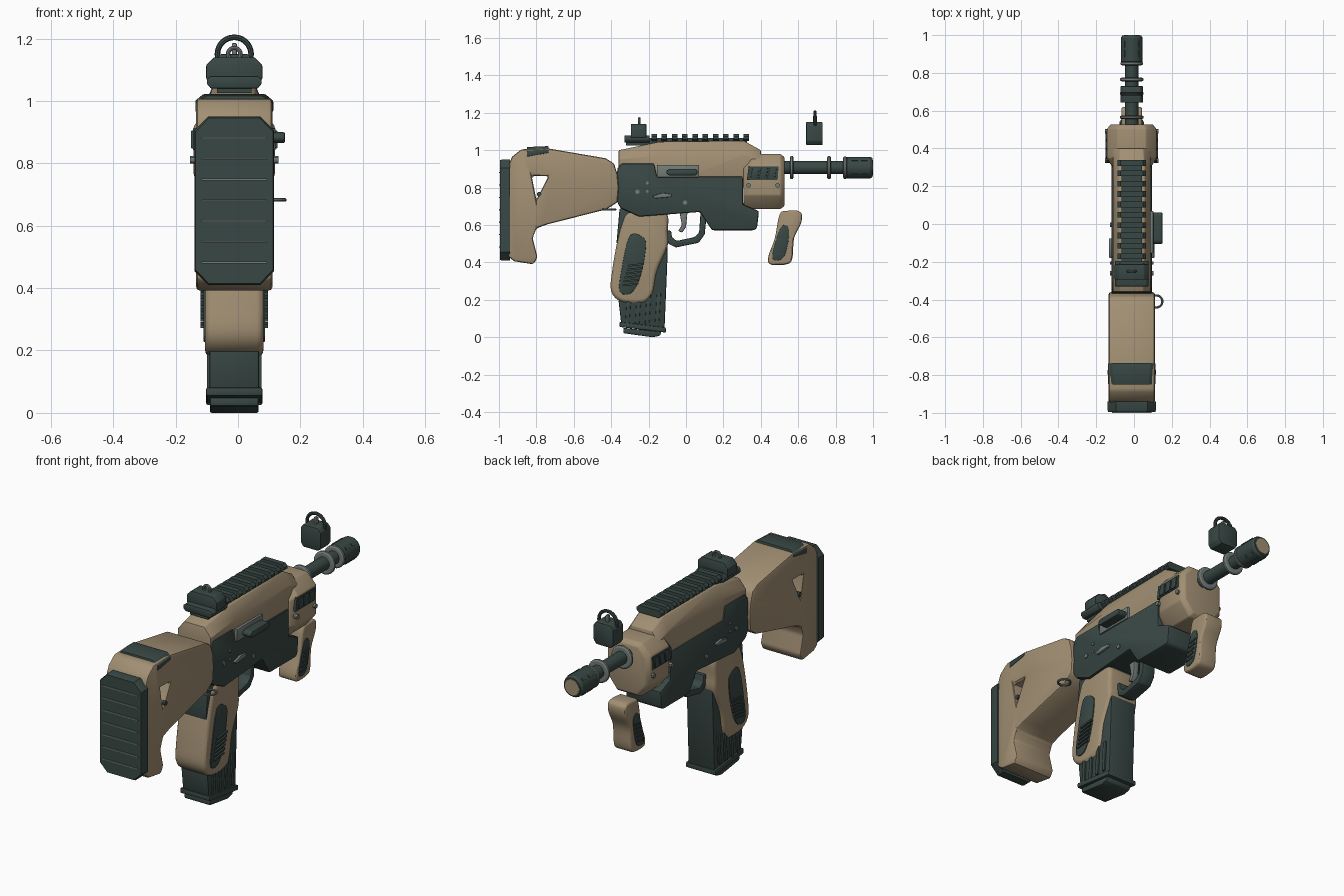
import bpy, bmesh, math
from mathutils import Vector, Matrix

if "Cube" in bpy.data.objects:
    bpy.data.objects.remove(bpy.data.objects["Cube"])

CX = -0.012      # mid-plane of the weapon
BZ = 0.907       # barrel height


def material(name, rgb):
    m = bpy.data.materials.new(name)
    m.diffuse_color = (*rgb, 1)
    m.use_nodes = True
    m.node_tree.nodes["Principled BSDF"].inputs["Base Color"].default_value = m.diffuse_color
    return m


TAN = material("tan_polymer", (0.36, 0.275, 0.172))
DARK = material("dark_green_metal", (0.040, 0.064, 0.058))
GREY = material("worn_grey_metal", (0.17, 0.20, 0.185))


def finish(name, bm, mat, bevel=0, segs=2):
    bmesh.ops.recalc_face_normals(bm, faces=bm.faces)
    me = bpy.data.meshes.new(name)
    bm.to_mesh(me)
    bm.free()
    me.materials.append(mat)
    ob = bpy.data.objects.new(name, me)
    bpy.context.collection.objects.link(ob)
    if bevel:
        b = ob.modifiers.new("bevel", 'BEVEL')
        b.width, b.segments, b.limit_method = bevel, segs, 'ANGLE'
        b.angle_limit = math.radians(32)
    return ob


def loft(name, rings, mat, bevel=0, segs=2):
    """Skin a list of equal-length closed rings and cap both ends."""
    bm = bmesh.new()
    vs = [[bm.verts.new(p) for p in r] for r in rings]
    n = len(vs[0])
    for a, b in zip(vs, vs[1:]):
        for i in range(n):
            j = (i + 1) % n
            bm.faces.new((a[i], a[j], b[j], b[i]))
    bm.faces.new(vs[0])
    bm.faces.new(vs[-1])
    return finish(name, bm, mat, bevel, segs)


def prism(name, pts, x0, x1, mat, bevel=0, segs=2):
    """Side profile (y, z) extruded across x, relative to the mid-plane."""
    return loft(name, [[(CX + x, y, z) for y, z in pts] for x in (x0, x1)], mat, bevel, segs)


def slab(name, pts, hw, mat, bevel=0, segs=2):
    return prism(name, pts, -hw, hw, mat, bevel, segs)


def sides(name, pts, w, t, mat, bevel=0):
    """Matching plates on both flanks."""
    for s, tag in ((-1, "left"), (1, "right")):
        prism(name + "_" + tag, pts, s * (w - 0.012), s * (w + t), mat, bevel)


def section(half):
    """Mirror a half cross-section (x, z) listed from top to bottom."""
    return half + [(-x, z) for x, z in reversed(half)]


def along_y(name, stations, mat, bevel=0):
    return loft(name, [[(CX + x, y, z) for x, z in section(h)] for y, h in stations], mat, bevel)


def lathe(name, prof, mat, n=28):
    """Turned part on the barrel axis, profile of (y, radius)."""
    return loft(name, [[(CX + r * math.cos(2 * math.pi * i / n), y, BZ + r * math.sin(2 * math.pi * i / n))
                        for i in range(n)] for y, r in prof], mat)


def rect(y0, y1, z0, z1):
    return [(y0, z0), (y1, z0), (y1, z1), (y0, z1)]


def disc(y, z, r, n=12):
    return [(y + r * math.cos(2 * math.pi * i / n), z + r * math.sin(2 * math.pi * i / n)) for i in range(n)]


def smooth(pts, n=4):
    """Closed Catmull-Rom curve through the points."""
    v, out = [Vector(p) for p in pts], []
    k = len(v)
    for i in range(k):
        a, b, c, d = v[i - 1], v[i], v[(i + 1) % k], v[(i + 2) % k]
        for s in range(n):
            t = s / n
            out.append(tuple(0.5 * (2 * b + (c - a) * t + (2 * a - 5 * b + 4 * c - d) * t * t
                                    + (3 * b - a - 3 * c + d) * t ** 3)))
    return out


def torus(name, loc, R, r, rot, mat):
    bpy.ops.mesh.primitive_torus_add(location=loc, rotation=rot, major_radius=R, minor_radius=r,
                                     major_segments=28, minor_segments=8)
    bpy.context.object.name = name
    bpy.context.object.data.materials.append(mat)


# stock with triangular through-hole
stock = slab("stock", [(-.945, .93), (-.93, .965), (-.88, 1.005), (-.74, 1.01), (-.43, .957), (-.385, .93),
                       (-.366, .87), (-.36, .80), (-.366, .722), (-.425, .684), (-.74, .604), (-.80, .582),
                       (-.82, .53), (-.794, .428), (-.815, .39), (-.917, .406), (-.95, .43)], .122, TAN)
cutter = slab("hole_cutter", [(-.825, .861), (-.735, .861), (-.80, .735)], .3, TAN)
cutter.hide_render = True
cut = stock.modifiers.new("hole", 'BOOLEAN')
cut.operation, cut.object, cut.solver = 'DIFFERENCE', cutter, 'EXACT'
bev = stock.modifiers.new("bevel", 'BEVEL')
bev.width, bev.segments, bev.limit_method, bev.angle_limit = .012, 2, 'ANGLE', math.radians(32)
sides("stock_screw", disc(-.785, .765, .012), .122, .006, DARK)

# cheek pad and butt plate
along_y("cheek_pad", [(-.85, [(.09, 1.017), (.125, .995), (.125, .965)]),
                      (-.735, [(.10, 1.022), (.125, 1.0), (.125, .985)])], DARK, .004)
butt = [(.083, .95), (.128, .905), (.128, .455), (.083, .41)]
along_y("butt_plate", [(-.995, [(x * .97, .68 + (z - .68) * .985) for x, z in butt]), (-.985, butt),
                       (-.94, butt)], DARK)
for i in range(7):
    z = .482 + i * .0665
    slab("butt_rib_%d" % i, rect(-1, -.99, z - .003, z + .003), .105, GREY)

# upper and lower receiver
along_y("upper_receiver", [(y, [(w, t), (.1, s), (.1, .80)]) for y, w, t, s in
                           [(-.36, .06, 1.0, .95), (-.14, .068, 1.045, .975), (.31, .068, 1.05, .975),
                            (.40, .06, 1.0, .95)]], TAN, .005)
slab("lower_receiver", [(-.365, .905), (-.345, .93), (-.17, .93), (-.155, .86), (.305, .86), (.305, .71),
                        (.39, .675), (.38, .585), (.365, .572), (.14, .572), (.11, .615), (.075, .67),
                        (-.25, .645), (-.35, .69), (-.372, .73), (-.372, .86)], .108, DARK, .01)
for i, (y, z, r) in enumerate([(-.26, .778, .012), (-.207, .825, .008), (-.207, .78, .008), (-.005, .72, .012)]):
    sides("receiver_pin_%d" % i, disc(y, z, r), .108, .006, GREY)
sides("selector_lever", [(-.18, .755), (-.165, .742), (-.08, .75), (-.075, .765), (-.125, .772)], .108, .012, GREY, .003)

# ejection port and charging handle
prism("ejection_port", rect(-.155, .07, .855, .922), .09, .114, GREY, .004)
prism("charging_handle", [(-.105, .875), (-.09, .865), (.05, .865), (.062, .875), (.062, .89), (.05, .9),
                          (-.09, .9), (-.105, .89)], .10, .163, DARK, .006)

# top rail
slab("rail_base", rect(-.32, .325, 1.025, 1.066), .055, DARK)
for i in range(12):
    y = -.295 + i * .0548
    along_y("rail_tooth_%d" % i, [(yy, [(.06, 1.087), (.075, 1.072), (.075, 1.06), (.06, 1.048)])
                                  for yy in (y, y + .03)], DARK)

# rear sight
along_y("rear_sight_base", [(y, [(.075, 1.08), (.088, 1.07), (.088, 1.055), (.075, 1.04)])
                            for y in (-.33, -.195)], DARK, .003)
along_y("rear_sight_block", [(y, [(.065, 1.14), (.09, 1.115), (.09, 1.07), (.065, 1.05)])
                             for y in (-.295, -.212)], DARK, .004)
torus("rear_aperture", (CX, -.25, 1.15), .02, .007, (math.pi / 2, 0, 0), GREY)

# front sight with hoop
along_y("front_sight_block", [(y, [(.045, 1.15), (.06, 1.13), (.06, 1.05), (.045, 1.028)])
                              for y in (.642, .73)], DARK, .004)
torus("front_sight_hoop", (CX, .69, 1.15), .054, .009, (math.pi / 2, 0, 0), DARK)
slab("front_sight_post", rect(.68, .70, 1.14, 1.185), .008, GREY, .003)

# handguard with vents and screws
guard = [(.075, .98), (.13, .92), (.13, .76), (.07, .685)]
along_y("handguard", [(.308, [(.07, .925), (.108, .90), (.108, .76), (.07, .70)]), (.35, guard), (.505, guard),
                      (.527, [(x * .86, .835 + (z - .835) * .88) for x, z in guard])], TAN, .006)
for i in range(3):
    y = .35 + i * .046
    sides("vent_%d" % i, [(y - .006, .848), (y + .034, .848), (y + .042, .905), (y + .006, .905)], .133, .006, DARK, .003)
sides("vent_frame", [(.325, .842), (.49, .842), (.495, .912), (.335, .912)], .13, .003, DARK)
for y in (.335, .49):
    sides("handguard_screw", disc(y, .812, .012), .13, .012, GREY)

# barrel, collars and muzzle
lathe("barrel", [(.5, .035), (.86, .035)], DARK)
for i, (y, r) in enumerate([(.565, .062), (.765, .062), (.85, .06)]):
    lathe("barrel_collar_%d" % i, [(y - .01, r - .008), (y - .005, r), (y + .005, r), (y + .01, r - .008)], GREY)
lathe("muzzle", [(.85, .05), (.86, .058), (.985, .058), (.998, .05)], DARK)
lathe("muzzle_bore", [(.99, .042), (1.0, .042)], TAN)
for i in range(4):
    for y in (.885, .935):
        rib = slab("muzzle_slot", rect(y, y + .035, .054, .061), .008, DARK)
        rib.matrix_world = (Matrix.Translation((CX, 0, BZ)) @ Matrix.Rotation(math.pi * (i + .5) / 2, 4, 'Y')
                            @ Matrix.Translation((-CX, 0, 0)))

# pistol grip, backstrap and textured panels
slab("pistol_grip", smooth([(-.31, .665), (-.21, .675), (-.104, .665), (-.098, .56), (-.10, .48), (-.155, .353),
                            (-.18, .23), (-.235, .183), (-.345, .19), (-.40, .246), (-.395, .353),
                            (-.37, .50), (-.345, .60)]), .094, TAN, .022, 3)
slab("grip_backstrap", [(-.355, .69), (-.25, .69), (-.26, .5), (-.372, .5)], .08, DARK, .008)
sides("grip_panel", smooth([(-.30, .545), (-.225, .53), (-.215, .47), (-.245, .32), (-.295, .235),
                            (-.355, .245), (-.345, .36)], 3), .094, .005, DARK, .003)
for i in range(6):
    y, z = -.30 + i * .006, .28 + i * .021
    sides("grip_rib_%d" % i, [(y - .04, z - .008), (y + .045, z + .002), (y + .045, z + .012), (y - .04, z + .002)],
          .097, .011, DARK)

# magazine
slab("magazine", [(-.098, .67), (-.098, .45), (-.115, .04), (-.345, .06), (-.36, .19), (-.30, .67)], .08, DARK, .008)
slab("magazine_floor", [(-.355, .082), (-.108, .052), (-.108, .025), (-.355, .055)], .09, DARK, .005)
slab("magazine_foot", [(-.335, .05), (-.13, .03), (-.14, .008), (-.18, 0), (-.335, .022)], .078, DARK, .006)
for i in range(4):
    y = -.325 + i * .053
    sides("magazine_rib_%d" % i, [(y, .07), (y + .022, .07), (y + .032, .235), (y + .01, .235)], .08, .008, DARK, .003)

# trigger and guard
slab("trigger_guard", [(-.105, .57), (-.095, .50), (-.055, .48), (.068, .505), (.10, .55), (.112, .67), (.078, .67),
                       (.07, .56), (.045, .535), (-.05, .515), (-.075, .535), (-.08, .57)], .04, DARK, .006)
slab("trigger", [(-.035, .67), (.008, .67), (0, .59), (-.02, .56), (-.042, .568), (-.022, .60)], .016, GREY, .004)

# detached foregrip
slab("foregrip", smooth([(.50, .655), (.535, .675), (.61, .672), (.617, .615), (.578, .53), (.57, .43), (.545, .392),
                         (.455, .388), (.44, .43), (.475, .53)]), .055, TAN, .014, 3)
sides("foregrip_panel", smooth([(.505, .585), (.54, .595), (.552, .55), (.525, .43), (.47, .412), (.465, .46)], 3),
      .055, .004, DARK, .002)
for i in range(5):
    y, z = .495 + i * .006, .44 + i * .024
    sides("foregrip_rib_%d" % i, [(y - .022, z - .005), (y + .024, z + .003), (y + .024, z + .012), (y - .022, z + .004)],
          .056, .008, DARK)

# sling ring
torus("sling_ring", (.118, -.41, .683), .032, .006, (0, 0, 0), GREY)

# apply modifiers, drop the cutter, smooth shallow edges
bpy.ops.object.select_all(action='SELECT')
bpy.context.view_layer.objects.active = stock
bpy.ops.object.convert(target='MESH')
bpy.data.objects.remove(cutter)
bpy.ops.object.shade_smooth_by_angle(angle=math.radians(30))
